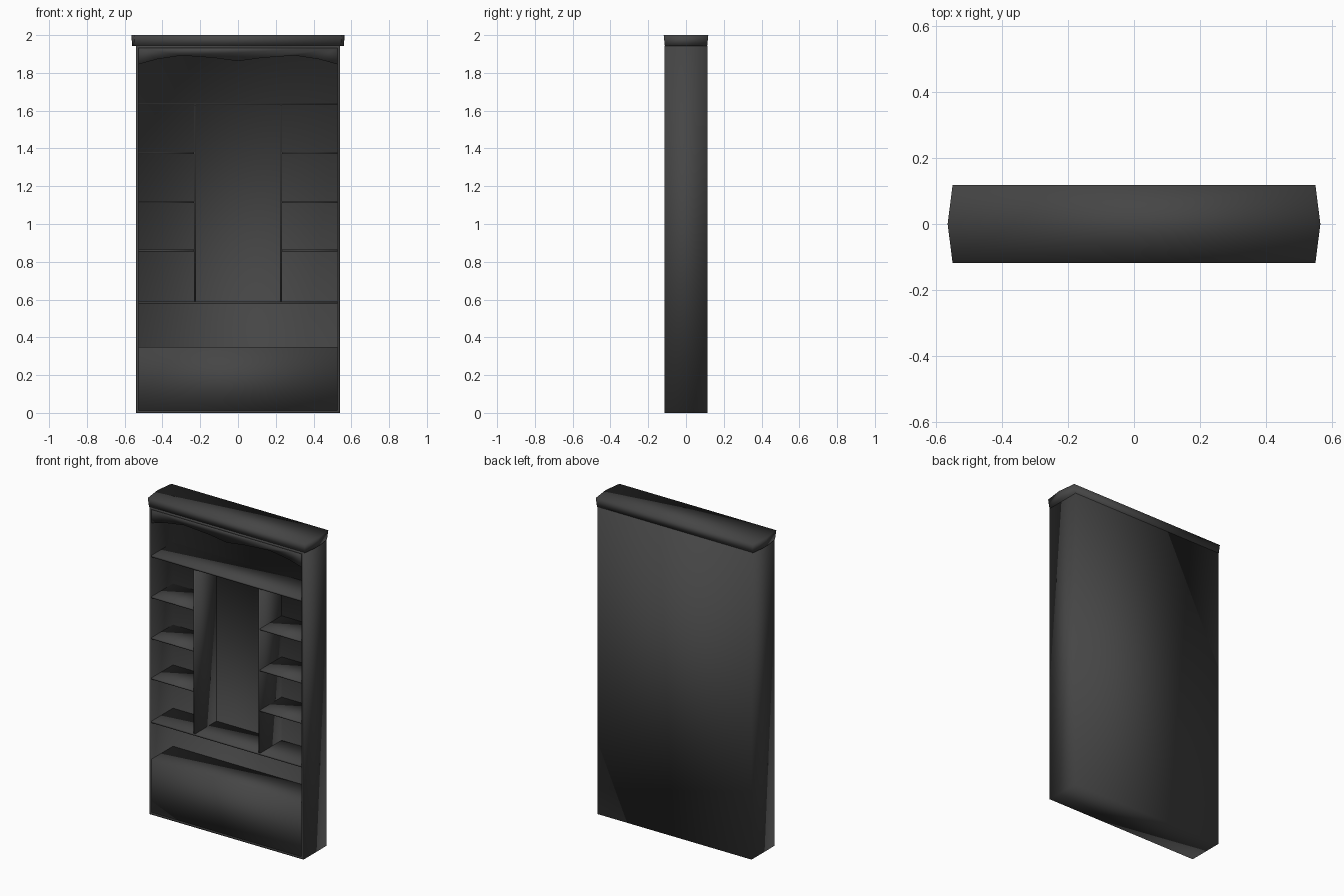
import bpy, bmesh

if "Cube" in bpy.data.objects:
    bpy.data.objects.remove(bpy.data.objects["Cube"], do_unlink=True)

charcoal = bpy.data.materials.new("charcoal_wood")
charcoal.use_nodes = True
COLOUR = (0.06, 0.06, 0.06, 1)
charcoal.diffuse_color = COLOUR
charcoal.node_tree.nodes["Principled BSDF"].inputs["Base Color"].default_value = COLOUR

FRONT, BACK = -0.115, 0.115
WALL = 0.013
INNER_X = 0.54 - WALL
INNER_BACK = BACK - WALL


def finish(name, bm):
    """Turn a bmesh into a smooth shaded, coloured object."""
    bmesh.ops.recalc_face_normals(bm, faces=bm.faces)
    for face in bm.faces:
        face.smooth = True
    mesh = bpy.data.meshes.new(name)
    bm.to_mesh(mesh)
    bm.free()
    mesh.materials.append(charcoal)
    obj = bpy.data.objects.new(name, mesh)
    bpy.context.collection.objects.link(obj)
    return obj


def box_mesh(x0, x1, y0, y1, z0, z1):
    bm = bmesh.new()
    bmesh.ops.create_cube(bm, size=1)
    for v in bm.verts:
        v.co = (x1 if v.co.x > 0 else x0,
                y1 if v.co.y > 0 else y0,
                z1 if v.co.z > 0 else z0)
    return bm


def box(name, *bounds):
    return finish(name, box_mesh(*bounds))


def prism(name, lower, upper):
    """Join two matching outlines with side faces and caps."""
    bm = bmesh.new()
    a = [bm.verts.new(p) for p in lower]
    b = [bm.verts.new(p) for p in upper]
    n = len(a)
    for i in range(n):
        j = (i + 1) % n
        bm.faces.new((a[i], a[j], b[j], b[i]))
    bm.faces.new(a)
    bm.faces.new(b)
    return finish(name, bm)


# Carcass: open-fronted case with thin walls
bm = box_mesh(-0.54, 0.54, FRONT, BACK, 0, 1.945)
bmesh.ops.delete(bm, geom=[f for f in bm.faces if f.calc_center_median().y < FRONT + 0.01],
                 context='FACES_ONLY')
outer = finish("carcass", bm)
solid = outer.modifiers.new("walls", 'SOLIDIFY')
solid.thickness = WALL
solid.offset = -1
solid.use_even_offset = True

# Closed base cabinet
box("base_cabinet", -INNER_X, INNER_X, FRONT + 0.002, INNER_BACK, 0.004, 0.35)

# Full-width shelves
for name, z in (("lower_shelf", 0.585), ("upper_shelf", 1.635)):
    box(name, -INNER_X, INNER_X, FRONT + 0.003, INNER_BACK, z - 0.006, z + 0.006)

# Dividers and side shelves, mirrored
for side, s in (("left", 1), ("right", -1)):
    x0, x1 = sorted((s * 0.222, s * 0.234))
    box(side + "_divider", x0, x1, FRONT + 0.003, INNER_BACK, 0.591, 1.629)
    x0, x1 = sorted((s * 0.234, s * INNER_X))
    for i, z in enumerate((0.86, 1.115, 1.375)):
        box(f"{side}_side_shelf_{i + 1}", x0, x1, FRONT + 0.003, INNER_BACK,
            z - 0.005, z + 0.005)

# Wavy valance under the crown
half = [(INNER_X, 1.845), (0.43, 1.872), (0.3, 1.892), (0.13, 1.88)]
wave = half + [(0, 1.862)] + [(-x, z) for x, z in reversed(half)]
outline = wave + [(-INNER_X, 1.935), (INNER_X, 1.935)]
prism("valance", [(x, FRONT + 0.003, z) for x, z in outline],
      [(x, FRONT + 0.016, z) for x, z in outline])

# Crown with pointed ends, flaring slightly towards the top


def crown_ring(end, tip, depth, z):
    return [(-end, -depth, z), (end, -depth, z), (tip, 0, z),
            (end, depth, z), (-end, depth, z), (-tip, 0, z)]


prism("crown", crown_ring(0.545, 0.56, 0.112, 1.942),
      crown_ring(0.55, 0.565, 0.118, 2.0))
